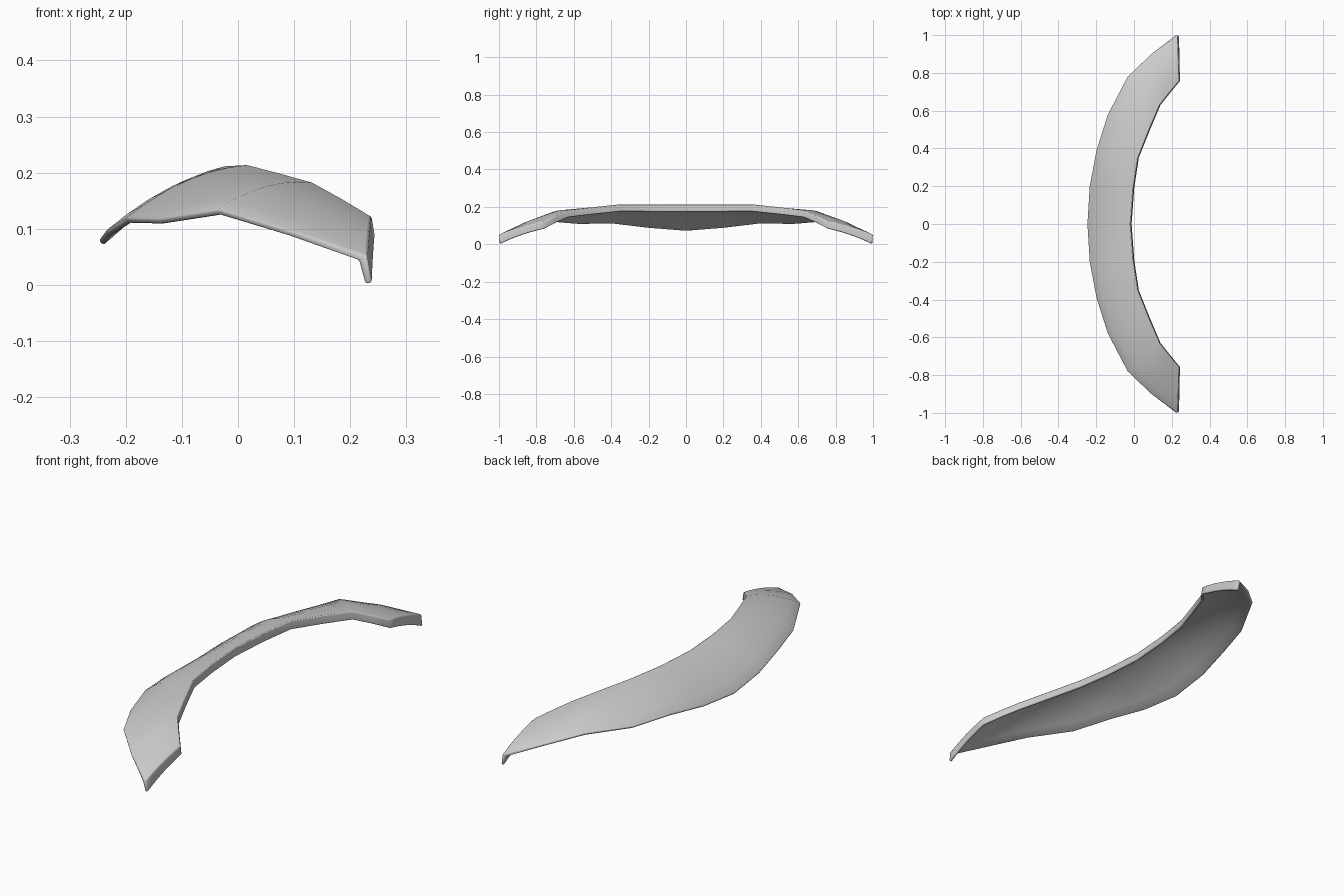
import bpy, bmesh
from mathutils import Vector

if "Cube" in bpy.data.objects:
    bpy.data.objects.remove(bpy.data.objects["Cube"])

# Half-length edge curves, from the centre to the +y tip
outer = [(-0.248, 0, 0.08), (-0.236, 0.2, 0.096), (-0.2, 0.39, 0.119), (-0.14, 0.58, 0.118),
         (-0.035, 0.78, 0.135), (0.09, 0.9, 0.098), (0.23, 1.0, 0.052)]
inner = [(-0.018, 0, 0.213), (-0.004, 0.19, 0.213), (0.02, 0.35, 0.214), (0.08, 0.5, 0.198),
         (0.135, 0.63, 0.182), (0.187, 0.695, 0.153), (0.238, 0.757, 0.122)]
bulge = [0.02, 0.02, 0.02, 0.02, 0.017, 0.014, 0.009]
ROWS = 6


def column(k, sign):
    """Arched cross-section from the outer edge to the inner edge."""
    a, b = Vector(outer[k]), Vector(inner[k])
    pts = []
    for j in range(ROWS + 1):
        t = j / ROWS
        p = a.lerp(b, t)
        p.z += bulge[k] * 4 * t * (1 - t)
        p.y *= sign
        pts.append(p)
    return pts


bm = bmesh.new()
n = len(outer)
cols = [column(k, -1) for k in range(n - 1, 0, -1)] + [column(k, 1) for k in range(n)]
grid = [[bm.verts.new(p) for p in c] for c in cols]

# Down-turned lip along the inner edge
for c in grid:
    c.append(bm.verts.new(c[-1].co + Vector((0.006, 0, -0.037))))

# Curved top skin with its lip
for c, d in zip(grid, grid[1:]):
    for j in range(ROWS + 1):
        bm.faces.new((c[j], c[j + 1], d[j + 1], d[j]))

# Down-turned lip across both tips, joined to the inner lip at the corner
for c, flip in ((grid[0], True), (grid[-1], False)):
    low = []
    for j in range(ROWS):
        t = j / ROWS
        low.append(bm.verts.new(c[j].co + Vector((0.009 - 0.003 * t, -0.004 if not flip else 0.004,
                                                  -0.049 + 0.012 * t))))
    low.append(c[ROWS + 1])
    for j in range(ROWS):
        f = (c[j], c[j + 1], low[j + 1], low[j])
        bm.faces.new(f[::-1] if flip else f)

mesh = bpy.data.meshes.new("curved_trim_shell")
bm.to_mesh(mesh)
bm.free()
obj = bpy.data.objects.new("curved_trim_shell", mesh)
bpy.context.collection.objects.link(obj)

# Sheet thickness on the underside
solid = obj.modifiers.new("thickness", 'SOLIDIFY')
solid.thickness = 0.012
solid.offset = -1
solid.use_even_offset = True

# Slight rounding of the folded edges
bev = obj.modifiers.new("soft_folds", 'BEVEL')
bev.width = 0.004
bev.segments = 2
bev.limit_method = 'ANGLE'
bev.angle_limit = 0.8

bpy.context.view_layer.objects.active = obj
obj.select_set(True)
bpy.ops.object.shade_smooth_by_angle(angle=0.7)
